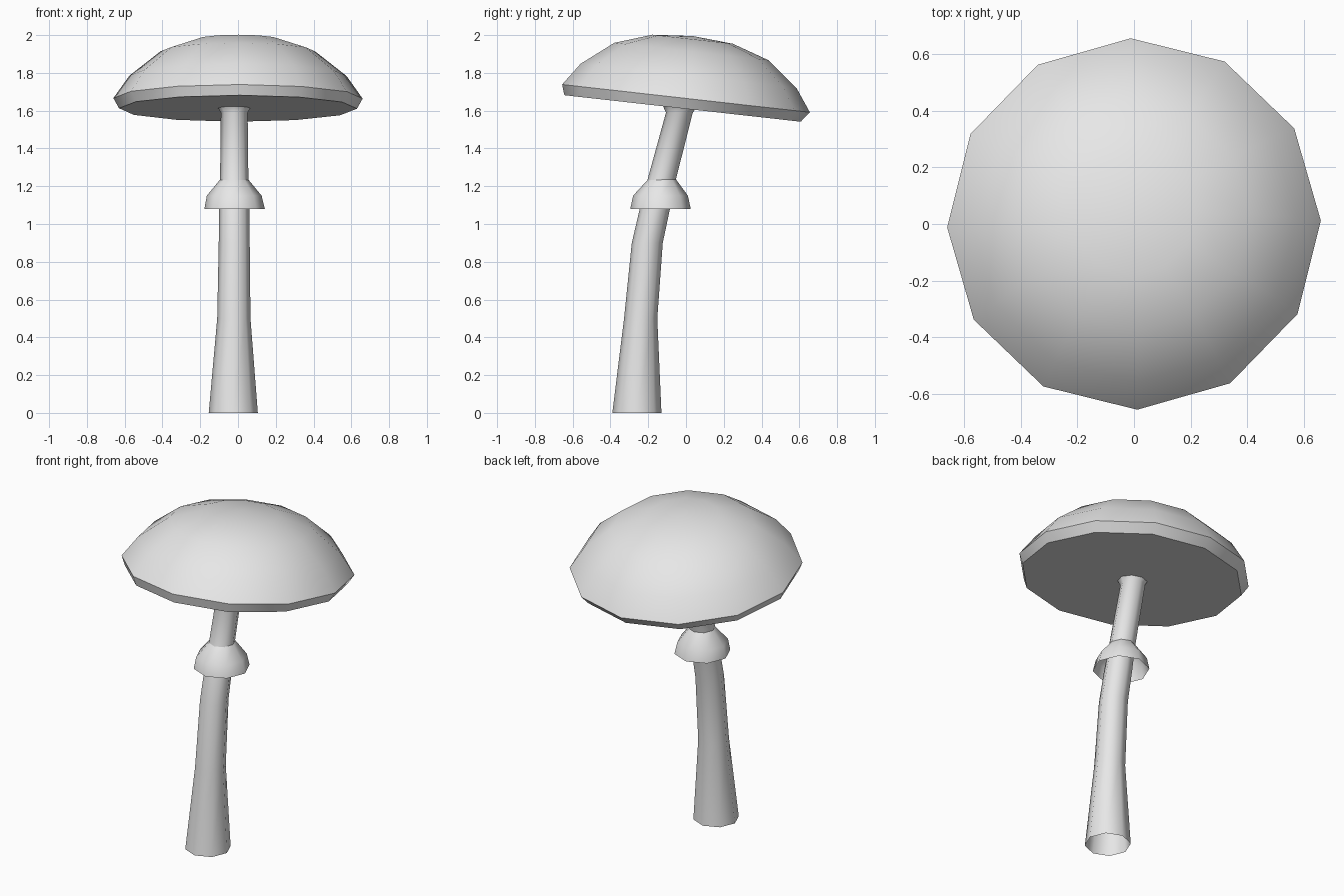
import bpy, bmesh, math
from mathutils import Matrix, Vector

if "Cube" in bpy.data.objects:
    bpy.data.objects.remove(bpy.data.objects["Cube"], do_unlink=True)

pale = bpy.data.materials.new("pale_grey")
pale.use_nodes = True
colour = (0.8, 0.8, 0.8, 1)
pale.diffuse_color = colour
pale.node_tree.nodes["Principled BSDF"].inputs["Base Color"].default_value = colour


def loft(name, rings, sides, phase=0, cap_low=False, tip=None, matrix=Matrix()):
    """Skin circular rings given as (centre, radius), lowest first."""
    bm = bmesh.new()
    loops = []
    for centre, radius in rings:
        loop = []
        for i in range(sides):
            a = phase + math.tau * i / sides
            offset = Vector((math.cos(a), math.sin(a), 0)) * radius
            loop.append(bm.verts.new(Vector(centre) + offset))
        loops.append(loop)
    for low, high in zip(loops, loops[1:]):
        for i in range(sides):
            j = (i + 1) % sides
            bm.faces.new((low[i], low[j], high[j], high[i]))
    if cap_low:
        bm.faces.new(loops[0][::-1])
    if tip:
        point = bm.verts.new(tip)
        top = loops[-1]
        for i in range(sides):
            bm.faces.new((top[i], top[(i + 1) % sides], point))
    bm.transform(matrix)
    mesh = bpy.data.meshes.new(name)
    bm.to_mesh(mesh)
    bm.free()
    mesh.materials.append(pale)
    obj = bpy.data.objects.new(name, mesh)
    bpy.context.collection.objects.link(obj)
    bpy.ops.object.select_all(action="DESELECT")
    obj.select_set(True)
    bpy.context.view_layer.objects.active = obj
    bpy.ops.object.shade_smooth_by_angle(angle=math.radians(50))
    return obj


# Bent stem, open at the foot, slightly flared where it meets the cap
loft("stem", [
    ((-0.025, -0.26, 0), 0.13),
    ((-0.022, -0.24, 0.5), 0.088),
    ((-0.02, -0.205, 0.9), 0.082),
    ((-0.02, -0.165, 1.08), 0.08),
    ((-0.02, -0.13, 1.23), 0.075),
    ((-0.02, -0.035, 1.59), 0.071),
    ((-0.02, -0.03, 1.625), 0.092),
], 8)

# Skirt hanging from the stem, open below
loft("skirt", [
    ((-0.018, -0.135, 1.08), 0.16),
    ((-0.02, -0.135, 1.15), 0.145),
    ((-0.02, -0.127, 1.235), 0.075),
], 8)

# Domed cap, tipped down toward the back
tilt = Matrix.Translation((0, 0, 1.665)) @ Matrix.Rotation(math.radians(-6.4), 4, "X")
loft("cap", [
    ((0, -0.012, -0.055), 0.63),
    ((0, 0, 0), 0.66),
    ((0, 0, 0.12), 0.575),
    ((0, 0, 0.25), 0.41),
    ((0, 0, 0.315), 0.215),
], 12, phase=math.radians(1), cap_low=True, tip=(0, 0, 0.332), matrix=tilt)
